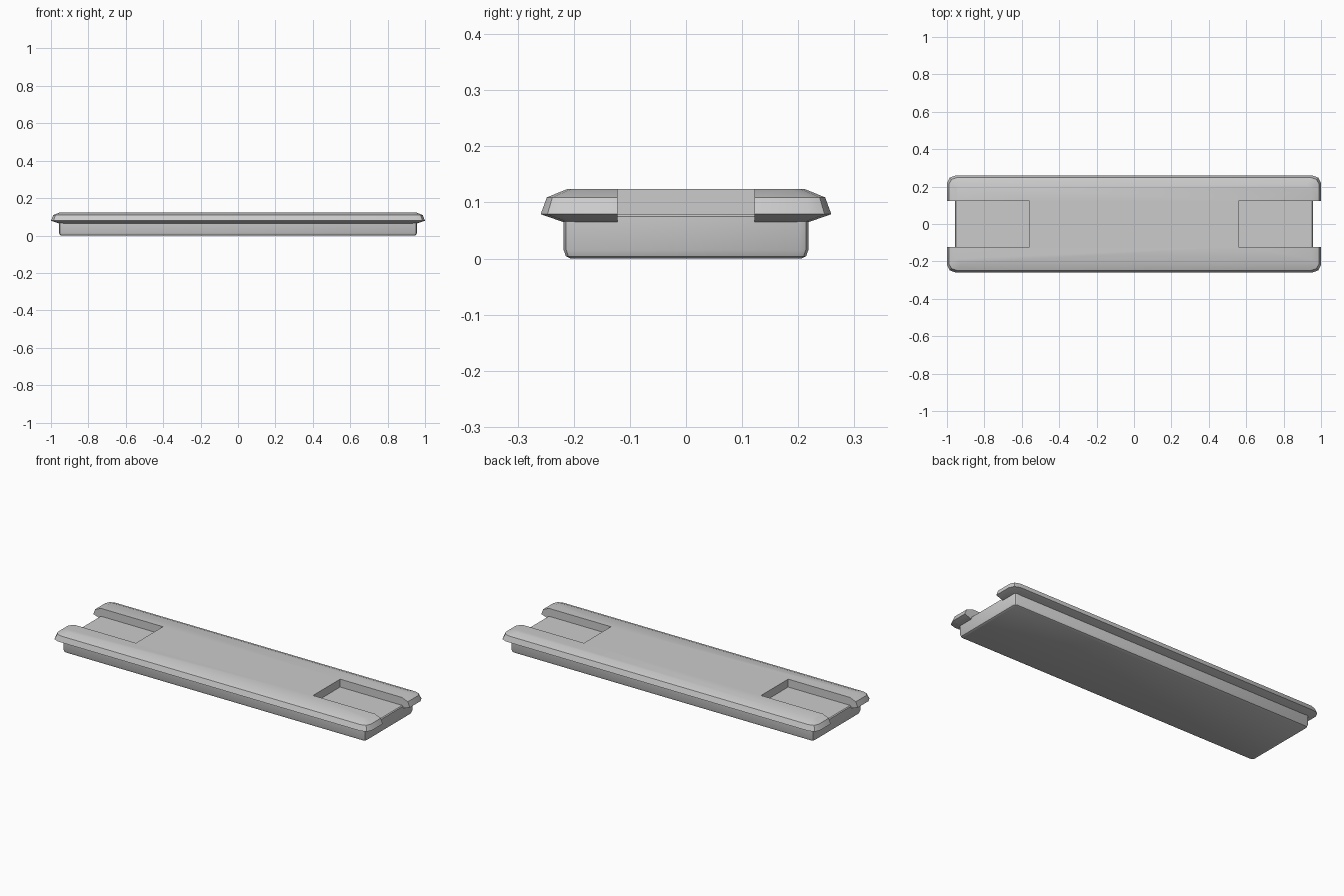
import bpy, bmesh

if "Cube" in bpy.data.objects:
    bpy.data.objects.remove(bpy.data.objects["Cube"])


def ring(hx, hy, cx, cy):
    """Rectangle outline whose corners are rounded with three points."""
    q = [(hx, hy - cy), (hx - cx * 0.3, hy - cy * 0.3), (hx - cx, hy)]
    half = q + [(-x, y) for x, y in reversed(q)]
    return half + [(-x, -y) for x, y in half]


def loft(name, levels):
    """Stack outlines (half x, half y, corner x, corner y, z) into a closed solid."""
    bm = bmesh.new()
    rows = [[bm.verts.new((x, y, z)) for x, y in ring(hx, hy, cx, cy)]
            for hx, hy, cx, cy, z in levels]
    n = len(rows[0])
    for a, b in zip(rows, rows[1:]):
        for i in range(n):
            j = (i + 1) % n
            bm.faces.new((a[i], a[j], b[j], b[i]))
    bm.faces.new(rows[0][::-1])
    bm.faces.new(rows[-1])
    bmesh.ops.recalc_face_normals(bm, faces=bm.faces)
    me = bpy.data.meshes.new(name)
    bm.to_mesh(me)
    bm.free()
    ob = bpy.data.objects.new(name, me)
    bpy.context.collection.objects.link(ob)
    return ob


def smooth(ob):
    bpy.ops.object.select_all(action='DESELECT')
    ob.select_set(True)
    bpy.context.view_layer.objects.active = ob
    bpy.ops.object.shade_smooth_by_angle(angle=0.5)


# lower tray, its top is the floor of the end pockets
base = loft("base_tray", [
    (0.945, 0.206, 0.012, 0.012, 0.0),
    (0.953, 0.214, 0.014, 0.014, 0.004),
    (0.957, 0.218, 0.015, 0.015, 0.015),
    (0.957, 0.218, 0.015, 0.015, 0.075),
    (0.952, 0.214, 0.014, 0.014, 0.079),
])

# overhanging cap with bevelled rim
cap = loft("top_cap", [
    (0.955, 0.216, 0.03, 0.025, 0.064),
    (1.000, 0.259, 0.045, 0.040, 0.079),
    (0.988, 0.248, 0.040, 0.033, 0.109),
    (0.950, 0.211, 0.030, 0.025, 0.124),
])

# open pockets cut through the cap at both ends
for side in (-1, 1):
    bpy.ops.mesh.primitive_cube_add(size=1, location=(side * 0.83, 0, 0.1))
    cutter = bpy.context.object
    cutter.name = "pocket_cutter"
    cutter.scale = (0.54, 0.244, 0.2)
    bpy.context.view_layer.update()
    mod = cap.modifiers.new("pocket", 'BOOLEAN')
    mod.operation = 'DIFFERENCE'
    mod.solver = 'EXACT'
    mod.object = cutter
    bpy.context.view_layer.objects.active = cap
    bpy.ops.object.modifier_apply(modifier=mod.name)
    bpy.data.objects.remove(cutter)

smooth(base)
smooth(cap)
